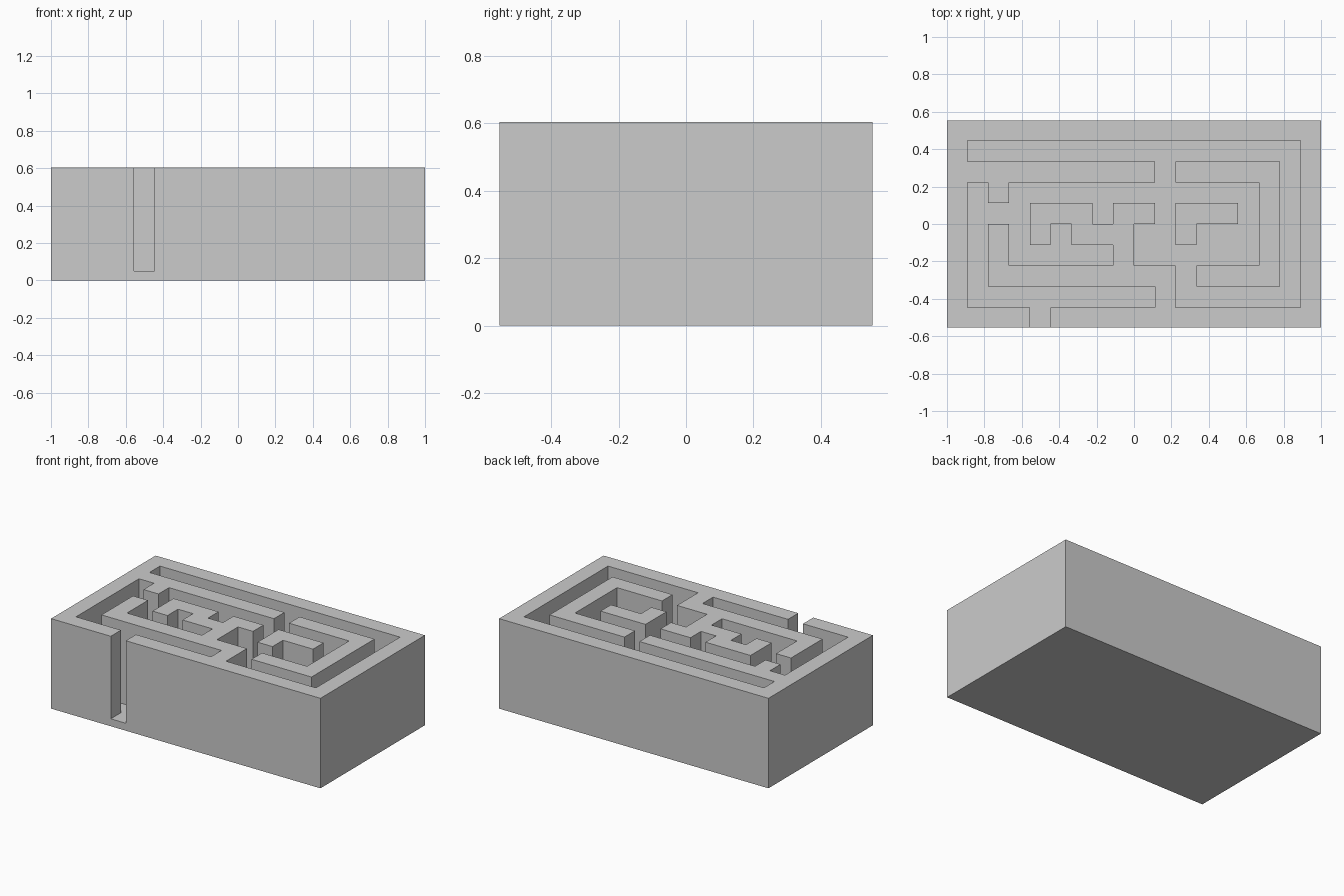
import bpy, bmesh

if "Cube" in bpy.data.objects:
    bpy.data.objects.remove(bpy.data.objects["Cube"])

HALF_X, HALF_Y = 1.0, 0.554
HEIGHT, FLOOR = 0.604, 0.05
CELL = 0.1114                      # width of one wall or passage

stone = bpy.data.materials.new("plain grey")
stone.diffuse_color = (0.6, 0.6, 0.6, 1)
stone.use_nodes = True
stone.node_tree.nodes["Principled BSDF"].inputs["Base Color"].default_value = stone.diffuse_color


def grid(col, row):
    """Grid corner (column from left, row from back) to x, y."""
    return (col - 9) * CELL, (5 - row) * CELL


def prism(name, points, z0, z1):
    """Upright solid over a flat outline."""
    bm = bmesh.new()
    base = bm.faces.new([bm.verts.new((x, y, z0)) for x, y in points])
    out = bmesh.ops.extrude_face_region(bm, geom=[base])
    for v in out["geom"]:
        if isinstance(v, bmesh.types.BMVert):
            v.co.z = z1
    bmesh.ops.recalc_face_normals(bm, faces=bm.faces)
    mesh = bpy.data.meshes.new(name)
    bm.to_mesh(mesh)
    bm.free()
    ob = bpy.data.objects.new(name, mesh)
    bpy.context.collection.objects.link(ob)
    mesh.materials.append(stone)
    return ob


def cut(target, tool):
    """Subtract tool from target and discard the tool."""
    mod = target.modifiers.new("cut", "BOOLEAN")
    mod.operation, mod.solver, mod.object = "DIFFERENCE", "EXACT", tool
    bpy.context.view_layer.objects.active = target
    bpy.ops.object.modifier_apply(modifier=mod.name)
    bpy.data.objects.remove(tool)


# Outline of the connected passage, running out through the front entrance
passage = [(1, 1), (17, 1), (17, 9), (11, 9), (11, 7), (9, 7), (9, 5), (10, 5),
           (10, 4), (8, 4), (8, 5), (7, 5), (7, 4), (4, 4), (4, 6), (5, 6),
           (5, 5), (6, 5), (6, 6), (8, 6), (8, 7), (3, 7), (3, 5), (2, 5),
           (2, 8), (10, 8), (10, 9), (5, 9), (5, 11), (4, 11), (4, 9), (1, 9),
           (1, 3), (2, 3), (2, 4), (3, 4), (3, 3), (10, 3), (10, 2), (1, 2)]
# Free-standing walls inside the passage
hook_wall = [(11, 2), (16, 2), (16, 8), (12, 8), (12, 7), (15, 7), (15, 3), (11, 3)]
corner_wall = [(11, 4), (14, 4), (14, 5), (12, 5), (12, 6), (11, 6)]

cutter = prism("passage_cutter", [grid(*p) for p in passage], FLOOR, HEIGHT + 0.1)
for wall in (hook_wall, corner_wall):
    cut(cutter, prism("wall_cutter", [grid(*p) for p in wall], -0.1, HEIGHT + 0.2))

# Maze block with the passage carved down to a thin floor
block = prism("maze_block", [(-HALF_X, -HALF_Y), (HALF_X, -HALF_Y),
                             (HALF_X, HALF_Y), (-HALF_X, HALF_Y)], 0, HEIGHT)
cut(block, cutter)
